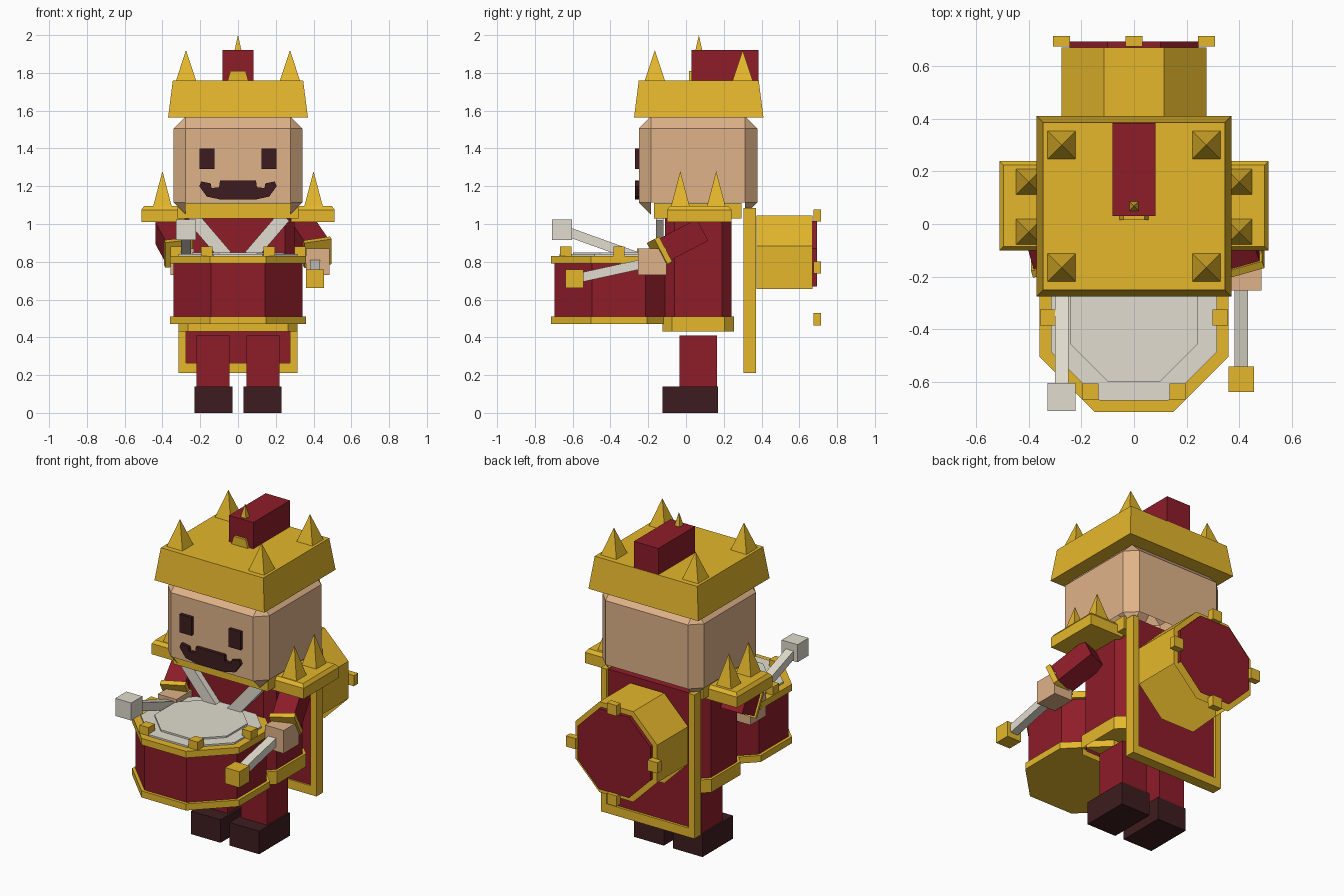
import bpy, bmesh, math
from mathutils import Vector

cube = bpy.data.objects.get("Cube")
if cube:
    bpy.data.objects.remove(cube, do_unlink=True)


def material(name, rgb):
    m = bpy.data.materials.new(name)
    m.use_nodes = True
    m.diffuse_color = (*rgb, 1)
    m.node_tree.nodes["Principled BSDF"].inputs["Base Color"].default_value = (*rgb, 1)
    return m


GOLD = material("gold", (0.78, 0.475, 0.025))
RED = material("crimson", (0.27, 0.012, 0.022))
SKIN = material("skin", (0.74, 0.45, 0.25))
BROWN = material("dark_brown", (0.048, 0.012, 0.014))
GREY = material("pale_grey", (0.75, 0.715, 0.62))


def finish(name, bm, mat, open_below=False):
    """Make the object; open_below leaves off the faces that look downwards."""
    bmesh.ops.recalc_face_normals(bm, faces=bm.faces)
    if open_below:
        bm.normal_update()
        under = [f for f in bm.faces if f.normal.z < -0.6]
        bmesh.ops.delete(bm, geom=under, context='FACES')
    mesh = bpy.data.meshes.new(name)
    bm.to_mesh(mesh)
    bm.free()
    mesh.materials.append(mat)
    ob = bpy.data.objects.new(name, mesh)
    bpy.context.collection.objects.link(ob)
    return ob


def box(name, x, y, z, mat, inset=0, bevel=0, open_below=False):
    """Box from ranges; inset narrows the top, bevel chamfers every edge."""
    bm = bmesh.new()
    bmesh.ops.create_cube(bm, size=1)
    for v in bm.verts:
        t = inset if v.co.z > 0 else 0
        v.co = [(r[0] + r[1]) / 2 + c * (r[1] - r[0] - 2 * s)
                for r, c, s in zip((x, y, z), v.co, (t, t, 0))]
    if bevel:
        bmesh.ops.bevel(bm, geom=bm.edges[:], offset=bevel, segments=1, affect='EDGES')
    return finish(name, bm, mat, open_below)


def block(name, centre, size, mat):
    return box(name, *[(c - s / 2, c + s / 2) for c, s in zip(centre, size)], mat)


def spike(name, x, y, z, half, height):
    bm = bmesh.new()
    base = [bm.verts.new((x + a * half, y + b * half, z))
            for a, b in ((-1, -1), (1, -1), (1, 1), (-1, 1))]
    tip = bm.verts.new((x, y, z + height))
    bm.faces.new(base)
    for i in range(4):
        bm.faces.new((base[i], base[(i + 1) % 4], tip))
    return finish(name, bm, GOLD)


def prism(name, pts, axis, lo, hi, mat, open_below=False):
    """Extrude a flat outline along z, or along y for an upright outline."""
    bm = bmesh.new()
    place = (lambda u, v, w: (u, v, w)) if axis == 'z' else (lambda u, v, w: (u, w, v))
    a, b = [[bm.verts.new(place(u, v, w)) for u, v in pts] for w in (lo, hi)]
    bm.faces.new(a)
    bm.faces.new(b)
    for i in range(len(pts)):
        j = (i + 1) % len(pts)
        bm.faces.new((a[i], a[j], b[j], b[i]))
    return finish(name, bm, mat, open_below)


def octagon(apothem, cu, cv):
    r = apothem / math.cos(math.pi / 8)
    return [(cu + r * math.cos((i + 0.5) * math.pi / 4),
             cv + r * math.sin((i + 0.5) * math.pi / 4)) for i in range(8)]


def cut_rect(hx, y0, y1, c):
    return [(-hx + c, y0), (hx - c, y0), (hx, y0 + c), (hx, y1 - c),
            (hx - c, y1), (c - hx, y1), (-hx, y1 - c), (-hx, y0 + c)]


def beam(name, p, q, width, depth, mat):
    """Rectangular bar running from p to q."""
    p, q = Vector(p), Vector(q)
    ob = block(name, (0, 0, 0), (width, depth, (q - p).length), mat)
    d = (q - p).normalized()
    upright = abs(d.y) < 0.3
    u = (Vector((0, 1, 0)) if upright else Vector((1, 0, 0))).cross(d).normalized()
    w = d.cross(u)
    xa, ya = (u, w) if upright else (-w, u)
    mid = (p + q) / 2
    for v in ob.data.vertices:
        v.co = mid + xa * v.co.x + ya * v.co.y + d * v.co.z
    return ob


SIDES = (("left", 1), ("right", -1))


def span(s, a, b):
    return tuple(sorted((s * a, s * b)))


# Legs, shoes, eyes, straps and shoulder plates
for side, s in SIDES:
    box(side + "_shoe", span(s, 0.03, 0.23), (-0.125, 0.17), (0, 0.14), BROWN)
    box(side + "_leg", span(s, 0.045, 0.22), (-0.035, 0.165), (0.14, 0.41), RED)
    box(side + "_eye", span(s, 0.125, 0.205), (-0.27, -0.24), (1.29, 1.40), BROWN)
    beam(side + "_strap", (s * 0.245, -0.138, 1.04), (s * 0.065, -0.138, 0.83), 0.07, 0.04, GREY)
    x = span(s, 0.28, 0.512)
    box(side + "_shoulder_plate", x, (-0.1, 0.24), (1.01, 1.075), GOLD)
    box(side + "_shoulder_top", x, (-0.1, 0.24), (1.075, 1.095), GOLD, inset=0.015)
    for y in (-0.03, 0.16):
        spike(side + "_shoulder_spike", s * 0.40, y, 1.09, 0.05, 0.19)

# Torso, belt and collar
prism("torso", cut_rect(0.30, -0.11, 0.24, 0.05), 'z', 0.45, 1.04, RED, open_below=True)
prism("belt", cut_rect(0.315, -0.125, 0.255, 0.05), 'z', 0.43, 0.51, GOLD, open_below=True)
box("collar", (-0.32, 0.32), (-0.17, 0.295), (1.03, 1.11), GOLD)

# Head and moustache
box("head", (-0.342, 0.342), (-0.25, 0.378), (1.05, 1.57), SKIN, bevel=0.065, open_below=True)
half = [(0.095, 1.23), (0.10, 1.195), (0.14, 1.19), (0.145, 1.215),
        (0.195, 1.225), (0.205, 1.20), (0.165, 1.145), (0.095, 1.13)]
prism("moustache", half + [(-u, v) for u, v in reversed(half)], 'y', -0.27, -0.24, BROWN)

# Crown hat with spikes and crest
box("crown", (-0.37, 0.37), (-0.275, 0.41), (1.565, 1.76), GOLD, inset=0.025)
for side, s in SIDES:
    for y in (-0.165, 0.30):
        spike(side + "_crown_spike", s * 0.275, y, 1.76, 0.053, 0.16)
box("crest", (-0.082, 0.082), (0.03, 0.383), (1.76, 1.92), RED)
prism("crest_badge", [(-0.055, 1.76), (0.055, 1.76), (0.04, 1.81), (-0.04, 1.81)],
      'y', 0.015, 0.03, GOLD)
spike("crest_spike", 0, 0.068, 1.92, 0.018, 0.08)

# Front drum
CY = -0.355
prism("drum_shell", octagon(0.342, 0, CY), 'z', 0.49, 0.80, RED)
prism("drum_lower_rim", octagon(0.36, 0, CY), 'z', 0.47, 0.51, GOLD)
prism("drum_upper_rim", octagon(0.36, 0, CY), 'z', 0.79, 0.83, GOLD)
prism("drum_skin", octagon(0.315, 0, CY), 'z', 0.82, 0.84, GREY)
prism("drum_skin_centre", octagon(0.243, 0, CY), 'z', 0.83, 0.85, GREY)
for side, s in SIDES:
    for x, y in ((0.328, -0.355), (0.165, -0.637)):
        block(side + "_drum_lug", (s * x, y, 0.85), (0.06, 0.06, 0.06), GOLD)


# Arms with cuffs, hands and beaters
def arm(side, shoulder, wrist, hand, head, head_mat, head_size):
    a, b = Vector(shoulder), Vector(wrist)
    d = (b - a).normalized()
    beam(side + "_arm", a, b, 0.13, 0.13, RED)
    beam(side + "_cuff", b - d * 0.015, b + d * 0.015, 0.15, 0.15, GOLD)
    block(side + "_hand", hand, (0.125, 0.15, 0.14), SKIN)
    beam(side + "_stick", (head[0], hand[1], hand[2]), head, 0.052, 0.05, GREY)
    block(side + "_beater", head, (head_size,) * 3, head_mat)


arm("left", (0.345, 0.07, 0.96), (0.42, -0.14, 0.85), (0.422, -0.178, 0.80),
    (0.408, -0.59, 0.71), GOLD, 0.097)
arm("right", (-0.375, 0.07, 0.96), (-0.315, -0.14, 0.85), (-0.295, -0.185, 0.80),
    (-0.275, -0.657, 0.97), GREY, 0.107)

# Back board with gold frame
box("back_panel", (-0.285, 0.285), (0.315, 0.355), (0.24, 1.08), RED)
for side, s in SIDES:
    box(side + "_panel_frame", span(s, 0.275, 0.315), (0.305, 0.37), (0.235, 1.085), GOLD)
box("panel_frame_bottom", (-0.315, 0.315), (0.305, 0.37), (0.21, 0.265), GOLD)

# Drum mounted on the back
CZ = 0.77
prism("back_drum_shell", octagon(0.275, 0, CZ), 'y', 0.372, 0.67, GOLD, open_below=True)
prism("back_drum_head", octagon(0.245, 0, CZ), 'y', 0.66, 0.693, RED, open_below=True)
for i in range(4):
    t = i * math.pi / 2
    block("back_drum_lug", (0.275 * math.cos(t), 0.695, CZ + 0.275 * math.sin(t)),
          (0.065, 0.04, 0.065), GOLD)
